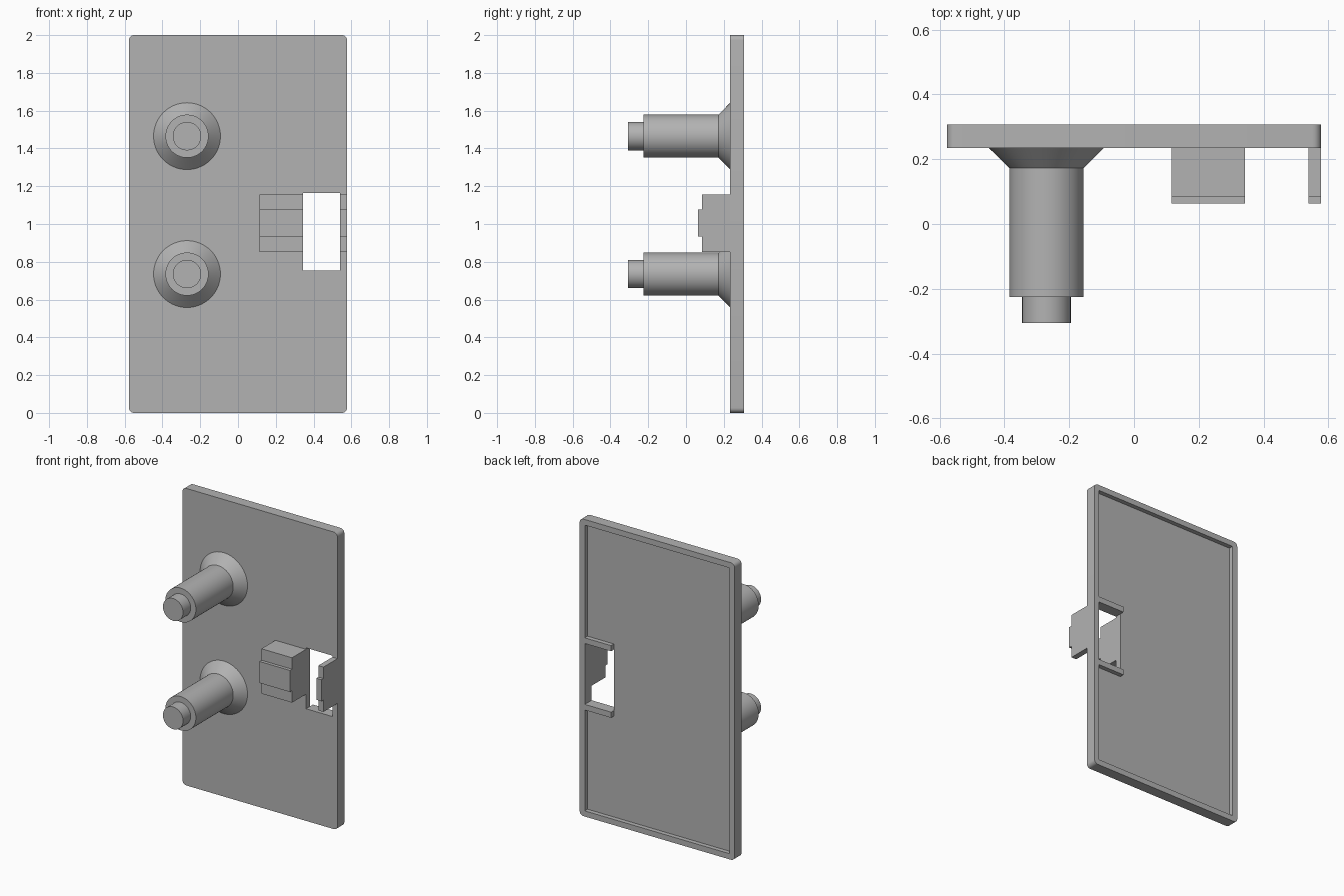
import bpy, bmesh, math
from mathutils import Matrix

cube = bpy.data.objects.get("Cube")
if cube:
    bpy.data.objects.remove(cube, do_unlink=True)

grey = bpy.data.materials.new("plain grey")
grey.use_nodes = True
COLOUR = (0.45, 0.45, 0.45, 1)
grey.diffuse_color = COLOUR
grey.node_tree.nodes["Principled BSDF"].inputs["Base Color"].default_value = COLOUR

# Shared dimensions
W, H = 0.577, 2.0
FRONT, BACK, FLOOR = 0.234, 0.307, 0.277
RIM = 0.038
WIN_L, WIN_R, WIN_B, WIN_T = 0.343, W - RIM, 0.755, 1.165


def finish(name, bm):
    bmesh.ops.recalc_face_normals(bm, faces=bm.faces)
    mesh = bpy.data.meshes.new(name)
    bm.to_mesh(mesh)
    bm.free()
    mesh.materials.append(grey)
    ob = bpy.data.objects.new(name, mesh)
    bpy.context.collection.objects.link(ob)
    return ob


def activate(ob):
    bpy.ops.object.select_all(action='DESELECT')
    ob.select_set(True)
    bpy.context.view_layer.objects.active = ob


def smooth(ob):
    activate(ob)
    bpy.ops.object.shade_smooth_by_angle(angle=math.radians(30))


def box(name, x0, x1, y0, y1, z0, z1, round_corners=0):
    bm = bmesh.new()
    bmesh.ops.create_cube(bm, size=1)
    for v in bm.verts:
        v.co = (x1 if v.co.x > 0 else x0,
                y1 if v.co.y > 0 else y0,
                z1 if v.co.z > 0 else z0)
    if round_corners:
        edges = [e for e in bm.edges
                 if abs(e.verts[0].co.y - e.verts[1].co.y) > 0.01]
        bmesh.ops.bevel(bm, geom=edges, offset=round_corners, segments=6,
                        profile=0.5, affect='EDGES')
    return finish(name, bm)


def cut(target, cutter):
    cutter.hide_render = True
    mod = target.modifiers.new("cut", 'BOOLEAN')
    mod.operation = 'DIFFERENCE'
    mod.solver = 'EXACT'
    mod.object = cutter
    activate(target)
    bpy.ops.object.modifier_apply(modifier=mod.name)
    bpy.data.objects.remove(cutter, do_unlink=True)


# Rounded cover plate with a shallow tray in the back and a latch window
plate = box("cover_plate", -W, W, FRONT, BACK, 0, H, round_corners=0.027)
cut(plate, box("tray_cutter", -W + RIM, W - RIM, FLOOR, BACK + 0.1, RIM, H - RIM))
cut(plate, box("window_cutter", WIN_L, WIN_R, FRONT - 0.1, BACK + 0.1, WIN_B, WIN_T))
smooth(plate)

# Ribs above and below the window, on the back
for name, z in (("upper_window_rib", WIN_T), ("lower_window_rib", WIN_B - RIM)):
    box(name, WIN_L, WIN_R, FLOOR, BACK, z, z + RIM)


# Stepped latch blocks on either side of the window
def latch(name, x0, x1):
    step, tip = 0.085, 0.063
    profile = [(FRONT, 0.853), (step, 0.853), (step, 0.933), (tip, 0.933),
               (tip, 1.078), (step, 1.078), (step, 1.155), (FRONT, 1.155)]
    bm = bmesh.new()
    face = bm.faces.new([bm.verts.new((x0, y, z)) for y, z in profile])
    side = bmesh.ops.extrude_face_region(bm, geom=[face])["geom"]
    bmesh.ops.translate(bm, vec=(x1 - x0, 0, 0),
                        verts=[g for g in side if isinstance(g, bmesh.types.BMVert)])
    return finish(name, bm)


latch("wide_latch_block", 0.115, WIN_L)
latch("thin_latch_wall", WIN_R, W)


# Turned pegs with a flared foot and a narrow tip
def peg(name, x, z):
    profile = [(0, FRONT), (0.177, FRONT), (0.114, 0.172), (0.114, -0.225),
               (0.075, -0.225), (0.075, -0.306), (0, -0.306)]
    bm = bmesh.new()
    verts = [bm.verts.new((r, y, 0)) for r, y in profile]
    edges = [bm.edges.new(pair) for pair in zip(verts, verts[1:])]
    bmesh.ops.spin(bm, geom=verts + edges, cent=(0, 0, 0), axis=(0, 1, 0),
                   angle=math.tau, steps=64)
    bmesh.ops.remove_doubles(bm, verts=bm.verts, dist=0.0005)
    bm.transform(Matrix.Translation((x, 0, z)))
    smooth(finish(name, bm))


peg("upper_peg", -0.27, 1.465)
peg("lower_peg", -0.27, 0.735)
